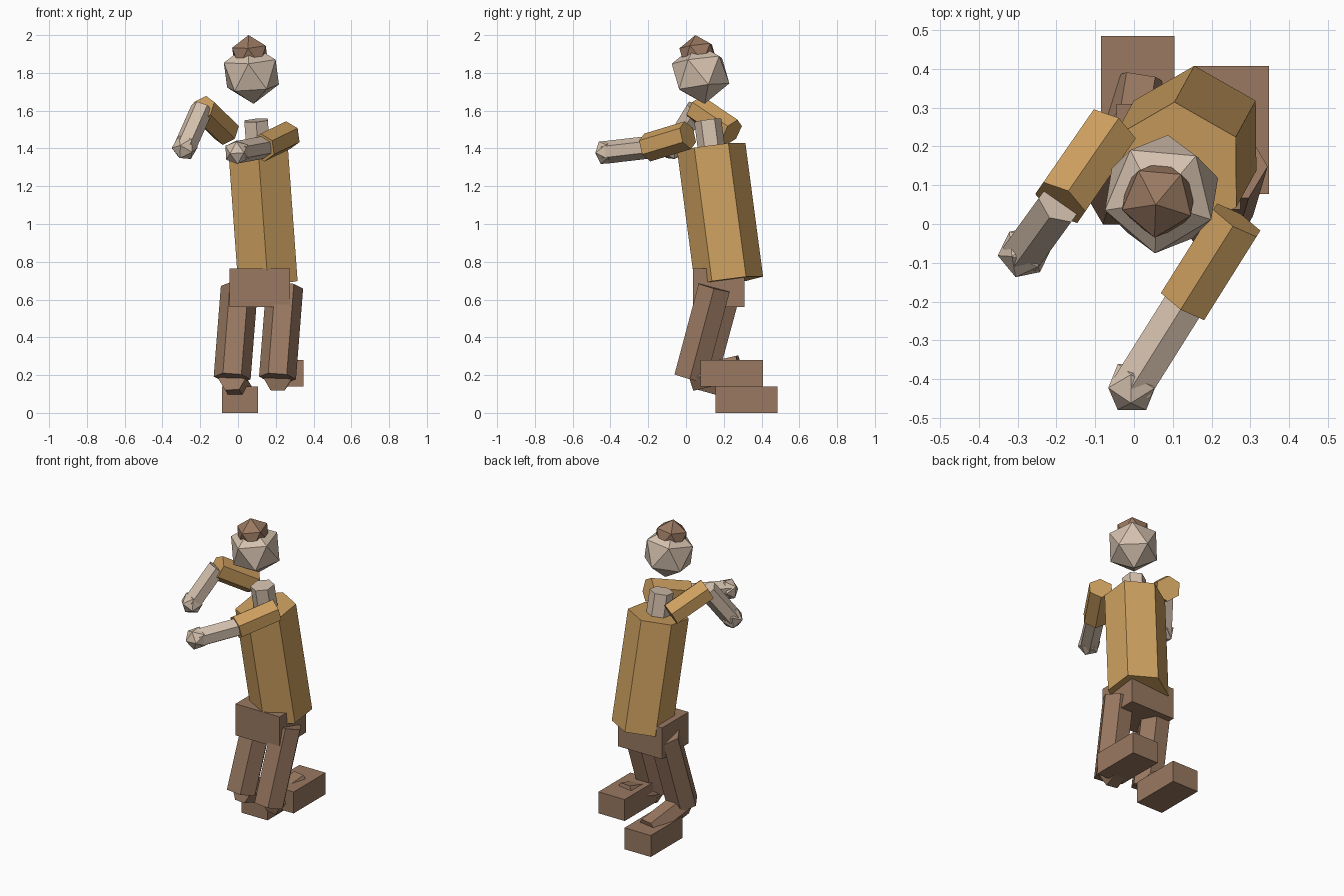
import bpy
import bmesh
from mathutils import Matrix, Vector

old = bpy.data.objects.get("Cube")
if old:
    bpy.data.objects.remove(old, do_unlink=True)


def material(name, rgb):
    m = bpy.data.materials.new(name)
    m.use_nodes = True
    colour = (*rgb, 1)
    m.diffuse_color = colour
    bsdf = next(n for n in m.node_tree.nodes if n.type == 'BSDF_PRINCIPLED')
    bsdf.inputs["Base Color"].default_value = colour
    bsdf.inputs["Roughness"].default_value = 0.8
    return m


SHIRT = material("shirt_ochre", (0.61, 0.35, 0.115))
SKIN = material("skin_beige", (0.66, 0.53, 0.42))
BROWN = material("trouser_brown", (0.32, 0.19, 0.12))


def finish(name, bm, mat):
    mesh = bpy.data.meshes.new(name)
    bm.to_mesh(mesh)
    bm.free()
    mesh.materials.append(mat)
    ob = bpy.data.objects.new(name, mesh)
    bpy.context.collection.objects.link(ob)
    return ob


def frame(centre, axis, ref):
    """Matrix with local z along axis and local y as near to ref as possible."""
    z = Vector(axis).normalized()
    ref = Vector(ref)
    y = (ref - z * ref.dot(z)).normalized()
    x = y.cross(z)
    return Matrix.Translation(centre) @ Matrix((x, y, z)).transposed().to_4x4()


def prism(name, start, end, radius, ref, mat):
    """Six-sided prism between two points, with one ridge towards ref."""
    a, b = Vector(start), Vector(end)
    bm = bmesh.new()
    bmesh.ops.create_cone(bm, cap_ends=True, segments=6, radius1=radius,
                          radius2=radius, depth=(b - a).length,
                          matrix=frame((a + b) / 2, b - a, ref))
    return finish(name, bm, mat)


def ball(name, centre, radius, axis, ref, mat):
    bm = bmesh.new()
    bmesh.ops.create_icosphere(bm, subdivisions=1, radius=radius,
                               matrix=frame(Vector(centre), axis, ref))
    return finish(name, bm, mat)


def box(name, centre, size, mat):
    bm = bmesh.new()
    bmesh.ops.create_cube(bm, size=1, matrix=Matrix.Translation(centre)
                          @ Matrix.Diagonal((*size, 1)))
    return finish(name, bm, mat)


X, Y, Z = Vector((1, 0, 0)), Vector((0, 1, 0)), Vector((0, 0, 1))

# Leaning upper body: torso, neck, head and hair share one axis
lean = Vector((-0.072, -0.131, 0.989)).normalized()
chest = Vector((0.106, 0.134, 1.405))
prism("torso", chest - lean * 0.715, chest, 0.182, Y, SHIRT)
prism("neck", chest - lean * 0.05, chest + lean * 0.145, 0.072, Y, SKIN)
turn = Vector((1, -0.08, 0))
crown = Vector((0.056, 0.05, 2.0))
ball("head", crown - lean * 0.206, 0.162, lean, turn, SKIN)
ball("hair", crown - lean * 0.105, 0.105, lean, turn, BROWN)

# Hips
box("hips", (0.115, 0.174, 0.663), (0.32, 0.272, 0.205), BROWN)

# Arms: shoulder, elbow, hand
arms = {
    "left": ((0.265, 0.01, 1.47), (0.13, -0.205, 1.405), (-0.005, -0.42, 1.38)),
    "right": ((-0.06, 0.243, 1.485), (-0.19, 0.055, 1.612), (-0.282, -0.072, 1.405)),
}
for side, points in arms.items():
    shoulder, elbow, hand = map(Vector, points)
    prism(side + "_sleeve", shoulder, elbow, 0.076, Z, SHIRT)
    prism(side + "_forearm", elbow, hand, 0.06, Z, SKIN)
    ball(side + "_hand", hand, 0.07, hand - elbow, Z, SKIN)

# Legs: hip joint, knee, shin start, ankle, shoe centre
legs = {
    "left": ((0.247, 0.15, 0.665), (0.209, 0.022, 0.185),
             (0.209, 0.03, 0.182), (0.25, 0.285, 0.24), (0.253, 0.242, 0.21)),
    "right": ((0.007, 0.21, 0.665), (-0.031, 0.08, 0.185),
              (-0.031, 0.08, 0.185), (0.018, 0.368, 0.105), (0.01, 0.32, 0.07)),
}
for side, (hip, knee, shin, ankle, shoe) in legs.items():
    prism(side + "_thigh", hip, knee, 0.098, X, BROWN)
    prism(side + "_shin", shin, ankle, 0.075, X, BROWN)
    box(side + "_shoe", shoe, (0.19, 0.33, 0.14), BROWN)
